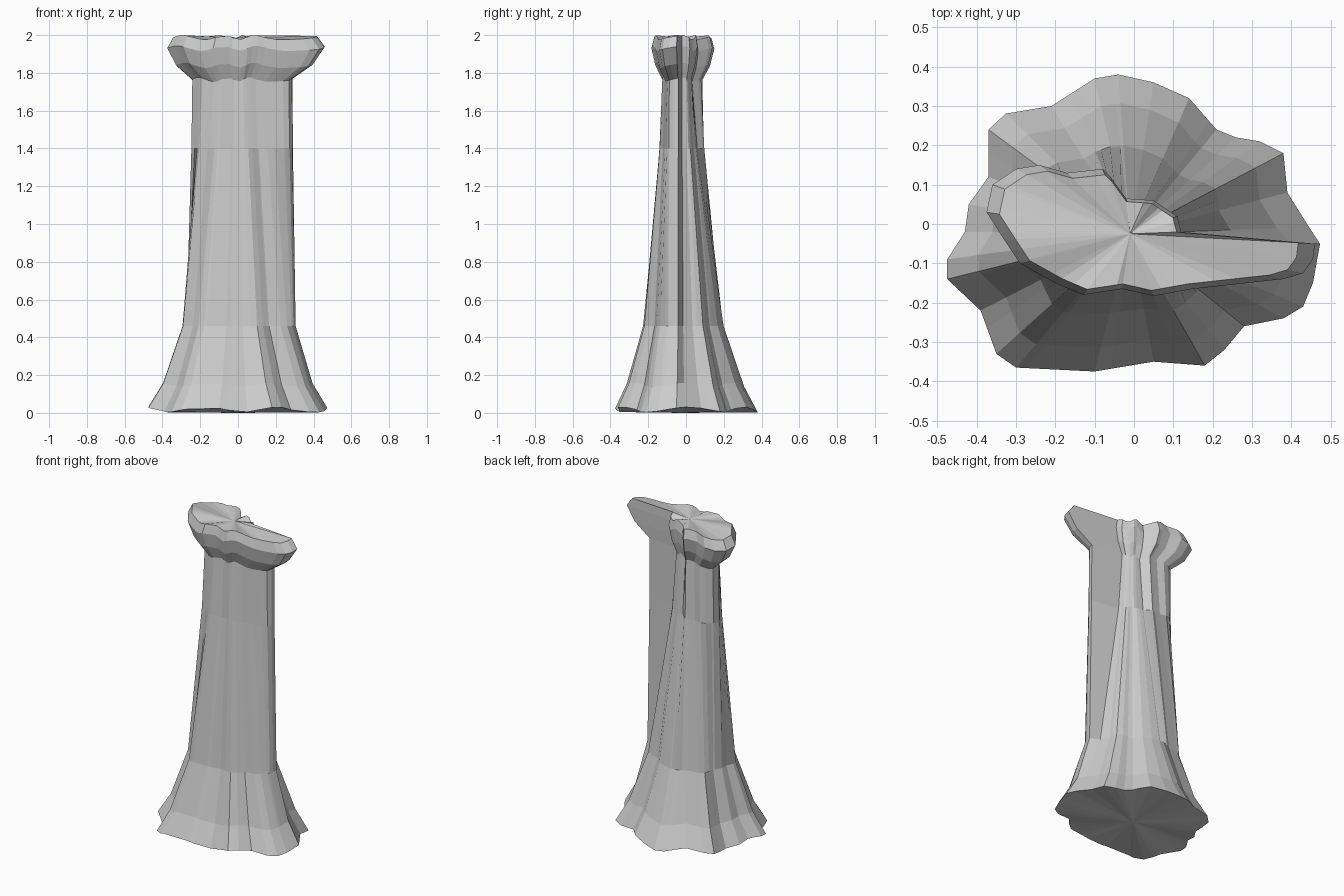
import bpy, bmesh, math
from mathutils import Vector

if "Cube" in bpy.data.objects:
    bpy.data.objects.remove(bpy.data.objects["Cube"])

CX, CY = -0.01, -0.025   # common axis of all cross-sections

# Footprint of the flared foot, counter-clockwise
FOOT = [(.473, -.05), (.44, .0), (.39, .08), (.38, .18), (.32, .21), (.26, .22),
        (.21, .24), (.14, .32), (.05, .36), (-.04, .38), (-.10, .37), (-.21, .30),
        (-.33, .28), (-.37, .24), (-.37, .12), (-.42, .05), (-.43, -.02),
        (-.475, -.09), (-.475, -.14), (-.39, -.22), (-.35, -.33), (-.30, -.365),
        (-.10, -.375), (.05, -.35), (.18, -.36), (.23, -.32), (.28, -.26),
        (.38, -.24), (.43, -.21), (.455, -.15)]
# Outline of the overhanging cap, with the thin fin reaching to +x
CAP = [(.46, -.05), (.12, -.02), (.11, .02), (.05, .06), (-.02, .065), (-.06, .12),
       (-.08, .14), (-.17, .13), (-.24, .15), (-.30, .14), (-.36, .10), (-.375, .03),
       (-.33, -.04), (-.29, -.10), (-.20, -.15), (-.13, -.18), (-.03, -.165),
       (.05, -.183), (.15, -.165), (.38, -.14), (.43, -.125), (.455, -.09)]


def angle(p):
    return math.atan2(p[1] - CY, p[0] - CX) % math.tau


def radius(outline, a):
    """Distance from the axis to the outline in direction a."""
    d = Vector((math.cos(a), math.sin(a)))
    best = 0
    for p, q in zip(outline, outline[1:] + outline[:1]):
        p = Vector(p) - Vector((CX, CY))
        e = Vector(q) - Vector((CX, CY)) - p
        den = d.cross(e)
        if abs(den) < 1e-9:
            continue
        t, u = p.cross(e) / den, p.cross(d) / den
        if t > 0 and -1e-4 <= u <= 1 + 1e-4:
            best = max(best, t)
    return best


angles = []
for a in sorted(angle(p) for p in FOOT + CAP):
    if not angles or a - angles[-1] > 0.015:
        angles.append(a)

# Rings: height, foot scale, cap scale, blend foot -> cap, scallop height
RINGS = [(.017, 1.0, 1.0, 0.0, .014),
         (.15, .84, .8, .03, .01),
         (.46, .655, .66, .20, .0),
         (1.40, .62, .64, .86, .0),
         (1.765, .62, .635, 1.0, .012),
         (1.84, .62, .87, 1.0, .014),
         (1.93, .62, 1.0, 1.0, .014),
         (1.988, .62, .91, 1.0, .012)]

bm = bmesh.new()
rings = []
for z, fs, cs, t, wave in RINGS:
    ring = []
    for a in angles:
        r = (1 - t) * fs * radius(FOOT, a) + t * cs * radius(CAP, a)
        ring.append(bm.verts.new((CX + r * math.cos(a), CY + r * math.sin(a),
                                  z + wave * math.sin(6 * a + 1))))
    rings.append(ring)

# Side walls
n = len(angles)
for lo, hi in zip(rings, rings[1:]):
    for i in range(n):
        j = (i + 1) % n
        bm.faces.new((lo[i], lo[j], hi[j], hi[i]))

# Fan-shaped underside and top
bottom = bm.verts.new((CX, CY, 0))
top = bm.verts.new((CX, CY, 1.985))
for i in range(n):
    j = (i + 1) % n
    bm.faces.new((rings[0][j], rings[0][i], bottom))
    bm.faces.new((rings[-1][i], rings[-1][j], top))

mesh = bpy.data.meshes.new("rock_pillar")
bm.to_mesh(mesh)
bm.free()
bpy.context.collection.objects.link(bpy.data.objects.new("rock_pillar", mesh))
